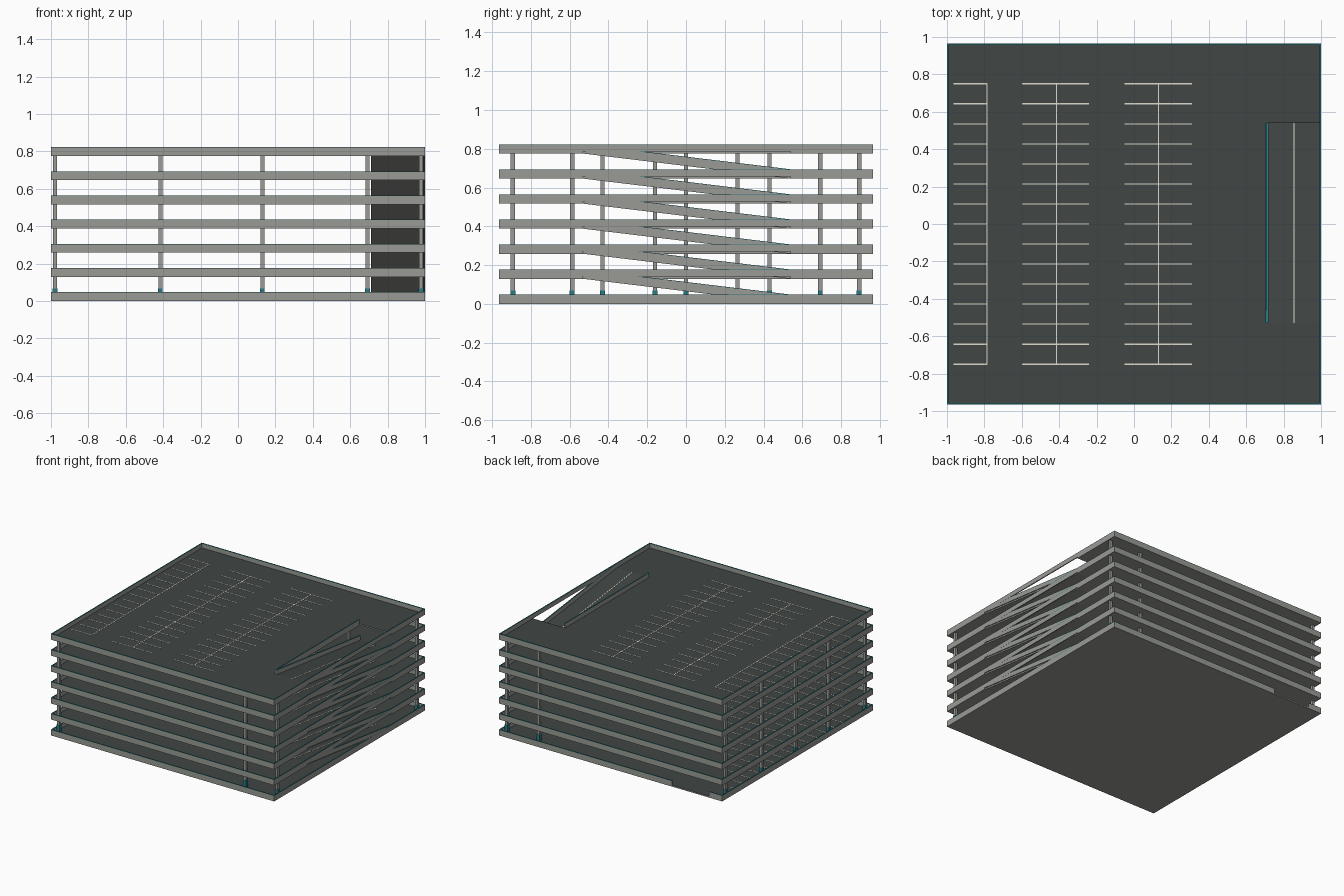
import bpy, bmesh

if "Cube" in bpy.data.objects:
    bpy.data.objects.remove(bpy.data.objects["Cube"])


def material(name, rgb):
    m = bpy.data.materials.new(name)
    m.diffuse_color = (*rgb, 1)
    m.use_nodes = True
    m.node_tree.nodes["Principled BSDF"].inputs["Base Color"].default_value = m.diffuse_color
    return m


CONCRETE = material("concrete grey", (0.32, 0.33, 0.30))
ASPHALT = material("asphalt dark", (0.052, 0.062, 0.060))
TEAL = material("teal trim", (0.022, 0.20, 0.235))
PAINT = material("line paint", (0.74, 0.72, 0.62))

LEVELS, STEP = 7, 0.1292          # floors and floor spacing
X, Y = 1.0, 0.965                 # half sizes of the building
SLAB, BAND, WALL = 0.011, 0.048, 0.008
HX, HY0, HY1 = 0.712, -0.53, 0.54  # ramp opening


class Part:
    """Collects boxes into one object; up-facing faces may take a second colour."""

    def __init__(self, name, mat, top=None):
        self.name, self.bm = name, bmesh.new()
        self.mats = [mat] + ([top] if top else [])

    def box(self, x0, x1, y0, y1, z0, z1, rise=0.0):
        # rise lifts the y0 end, making a sloped box
        v = [self.bm.verts.new((x, y, z + (rise if y == y0 else 0)))
             for x in (x0, x1) for y in (y0, y1) for z in (z0, z1)]
        for f in ((0, 1, 3, 2), (4, 6, 7, 5), (0, 4, 5, 1),
                  (2, 3, 7, 6), (0, 2, 6, 4), (1, 5, 7, 3)):
            self.bm.faces.new([v[i] for i in f])

    def done(self):
        self.bm.normal_update()
        bmesh.ops.recalc_face_normals(self.bm, faces=self.bm.faces)
        if len(self.mats) > 1:
            for f in self.bm.faces:
                f.material_index = 1 if f.normal.z > 0.5 else 0
        me = bpy.data.meshes.new(self.name)
        self.bm.to_mesh(me)
        self.bm.free()
        for m in self.mats:
            me.materials.append(m)
        ob = bpy.data.objects.new(self.name, me)
        bpy.context.collection.objects.link(ob)


def wall(part, cap, x0, x1, y0, y1, z, rise=0.0):
    # parapet with a thin teal coping
    top = z + BAND - SLAB
    part.box(x0, x1, y0, y1, z, top - 0.003, rise)
    cap.box(x0, x1, y0, y1, top - 0.003, top, rise)


for i in range(LEVELS):
    z = i * STEP
    t = z + SLAB

    # floor slab, open over the ramp on upper floors
    slab = Part(f"floor_slab_{i}", CONCRETE, ASPHALT)
    if i == 0:
        slab.box(-X, X, -Y, Y, z, t)
    else:
        slab.box(-X, HX, -Y, Y, z, t)
        slab.box(HX, X, -Y, HY0, z, t)
        slab.box(HX, X, HY1, Y, z, t)
    slab.done()

    # perimeter parapet, with the vehicle entrance at the back of the ground floor
    par, cap = Part(f"parapet_{i}", CONCRETE), Part(f"parapet_coping_{i}", TEAL)
    wall(par, cap, -X, X, -Y, -Y + WALL, t)
    wall(par, cap, -X, -X + WALL, -Y + WALL, Y - WALL, t)
    wall(par, cap, X - WALL, X, -Y + WALL, Y - WALL, t)
    if i == 0:
        wall(par, cap, -X, -0.88, Y - WALL, Y, t)
        wall(par, cap, -0.55, X, Y - WALL, Y, t)
    else:
        wall(par, cap, -X, X, Y - WALL, Y, t)
        # guard wall beside the ramp opening
        wall(par, cap, HX - WALL, HX, HY0, HY1, t)
    par.done()
    cap.done()

    # parking stall lines
    lines = Part(f"stall_lines_{i}", PAINT)
    w, l0, l1 = 0.003, t, t + 0.0015
    for x0, x1, spine in ((-0.965, -0.785, -0.785), (-0.60, -0.24, -0.415),
                          (-0.05, 0.31, 0.13)):
        lines.box(spine - w, spine + w, -0.752, 0.752, l0, l1)
        for k in range(-7, 8):
            y = k * 0.1071
            lines.box(x0, x1, y - w, y + w, l0, l1 + 0.0003)
    lines.done()

    if i == LEVELS - 1:
        break

    # ramp up to the next floor
    r0, r1 = HX, X - WALL
    ramp = Part(f"ramp_{i}", CONCRETE, ASPHALT)
    ramp.box(r0, r1, HY0, HY1, z, t, STEP)
    ramp.done()
    par, cap = Part(f"ramp_parapet_{i}", CONCRETE), Part(f"ramp_coping_{i}", TEAL)
    for x0 in (r0, X - WALL - 0.0005):
        wall(par, cap, x0, x0 + WALL, HY0, HY1, t, STEP)
    par.done()
    cap.done()
    line = Part(f"ramp_line_{i}", PAINT)
    line.box(0.852, 0.858, HY0, HY1, t, t + 0.0015, STEP)
    line.done()

# columns through all floors, with teal bases on the ground floor
edge_rows = (-0.893, -0.43, 0.0, 0.43, 0.893)
bay_rows = (-0.587, -0.16, 0.266, 0.692)
grid = {-0.978: edge_rows, -0.415: bay_rows, 0.13: bay_rows,
        0.692: edge_rows, 0.978: (-0.893, 0.893)}
cols, bases = Part("columns", CONCRETE), Part("column_bases", TEAL)
for x, rows in grid.items():
    for y in rows:
        for i in range(LEVELS - 1):
            cols.box(x - 0.011, x + 0.011, y - 0.011, y + 0.011,
                     i * STEP + SLAB, (i + 1) * STEP)
        bases.box(x - 0.0125, x + 0.0125, y - 0.0125, y + 0.0125, SLAB, 0.068)
cols.done()
bases.done()
